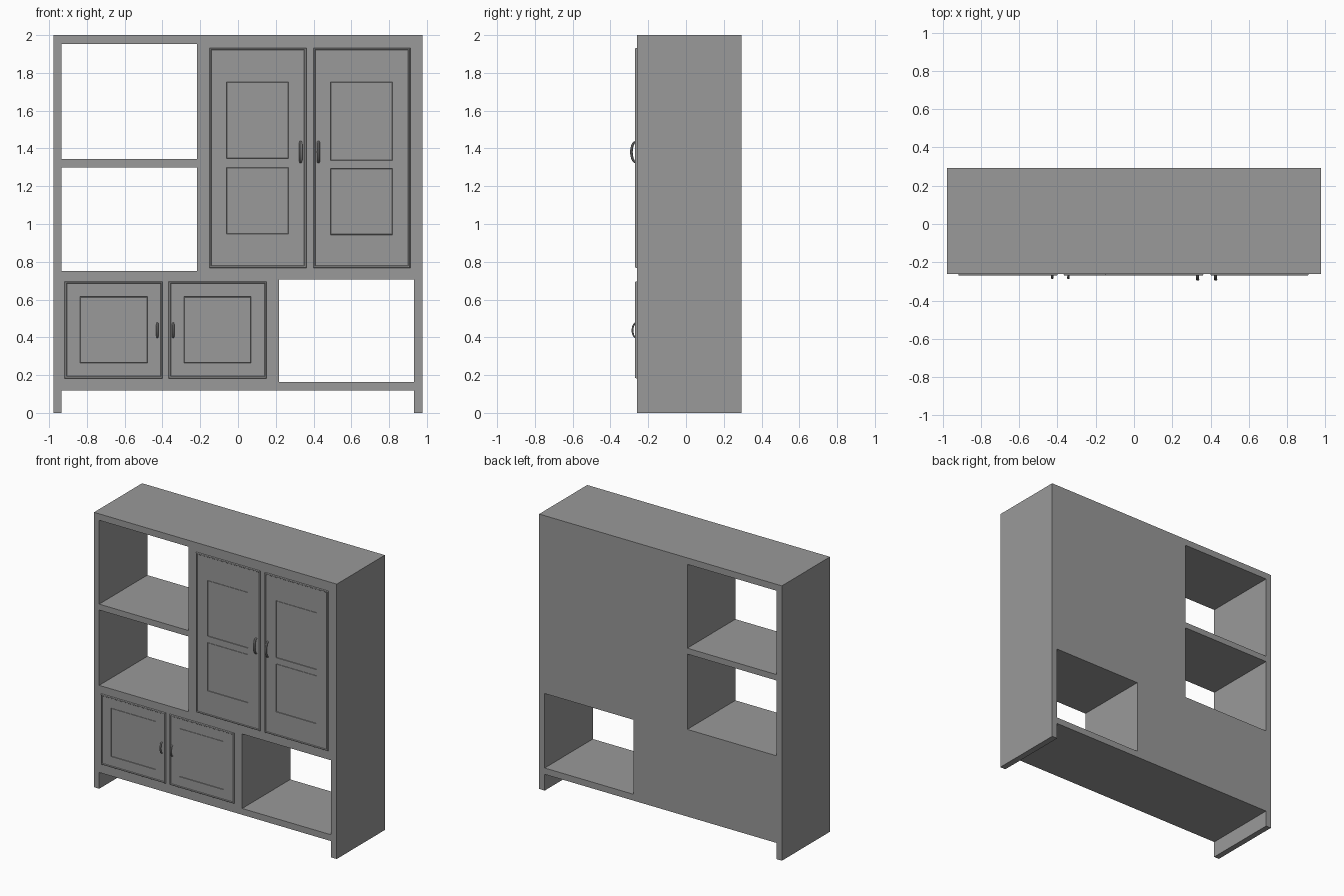
import bpy, bmesh, math

if "Cube" in bpy.data.objects:
    bpy.data.objects.remove(bpy.data.objects["Cube"])

FRONT, BACK = -0.26, 0.293
DOOR_FRONT = -0.269

grey = bpy.data.materials.new("dark_grey")
grey.diffuse_color = (0.32, 0.32, 0.32, 1)
grey.use_nodes = True
grey.node_tree.nodes["Principled BSDF"].inputs["Base Color"].default_value = grey.diffuse_color


def box(name, x0, x1, y0, y1, z0, z1):
    bpy.ops.mesh.primitive_cube_add(size=1, location=((x0 + x1) / 2, (y0 + y1) / 2, (z0 + z1) / 2))
    ob = bpy.context.object
    ob.name = name
    ob.scale = (x1 - x0, y1 - y0, z1 - z0)
    bpy.ops.object.transform_apply(location=False, rotation=False, scale=True)
    return ob


def cut(ob, *bounds):
    cutter = box("cutter", *bounds)
    cutter.hide_render = True
    mod = ob.modifiers.new("cut", 'BOOLEAN')
    mod.operation = 'DIFFERENCE'
    mod.solver = 'EXACT'
    mod.object = cutter
    bpy.context.view_layer.objects.active = ob
    bpy.ops.object.modifier_apply(modifier=mod.name)
    bpy.data.objects.remove(cutter, do_unlink=True)


def door(name, x0, x1, z0, z1, panels):
    bm = bmesh.new()
    # Slab side and raised bead as nested rectangles: (inset, y)
    rings = []
    for d, y in [(0, FRONT + 0.008), (0, FRONT - 0.004), (0.003, DOOR_FRONT),
                 (0.009, DOOR_FRONT), (0.012, DOOR_FRONT + 0.004)]:
        rings.append([bm.verts.new((x, y, z)) for x, z in
                      [(x0 + d, z0 + d), (x1 - d, z0 + d), (x1 - d, z1 - d), (x0 + d, z1 - d)]])
    for a, b in zip(rings, rings[1:]):
        for i in range(4):
            j = (i + 1) % 4
            bm.faces.new((a[i], a[j], b[j], b[i]))
    middle = [bm.faces.new(rings[-1])]
    bm.faces.new(rings[0][::-1])

    # Slice the door face along the panel edges
    lines = [((px, 0, 0), (1, 0, 0)) for p in panels for px in p[:2]]
    lines += [((0, 0, pz), (0, 0, 1)) for p in panels for pz in p[2:]]
    for co, no in lines:
        geom = middle + list({e for f in middle for e in f.edges}) + list({v for f in middle for v in f.verts})
        res = bmesh.ops.bisect_plane(bm, geom=geom, plane_co=co, plane_no=no, dist=1e-5)
        middle = [g for g in res["geom"] if isinstance(g, bmesh.types.BMFace)]

    # Outline each panel with a narrow groove
    bm.normal_update()
    for px0, px1, pz0, pz1 in panels:
        for f in middle:
            c = f.calc_center_median()
            if px0 < c.x < px1 and pz0 < c.z < pz1:
                bmesh.ops.inset_region(bm, faces=[f], thickness=0.002, depth=-0.004)
                bmesh.ops.inset_region(bm, faces=[f], thickness=0.002, depth=0.003)
                break
    bmesh.ops.recalc_face_normals(bm, faces=bm.faces)
    mesh = bpy.data.meshes.new(name)
    bm.to_mesh(mesh)
    bm.free()
    bpy.context.collection.objects.link(bpy.data.objects.new(name, mesh))


def handle(name, x, z, half, reach, radius):
    # Bowed pull: a half-ellipse tube, slightly widened
    curve = bpy.data.curves.new(name, 'CURVE')
    curve.dimensions = '3D'
    curve.bevel_depth = radius
    curve.bevel_resolution = 2
    curve.use_fill_caps = True
    spline = curve.splines.new('POLY')
    n = 14
    spline.points.add(n)
    for i, p in enumerate(spline.points):
        a = math.pi * i / n
        p.co = (0, -reach * math.sin(a), half * math.cos(a), 1)
        p.radius = 0.75 + 0.25 * math.sin(a)
    ob = bpy.data.objects.new(name, curve)
    bpy.context.collection.objects.link(ob)
    ob.location = (x, DOOR_FRONT + 0.004, z)
    ob.scale.x = 1.3
    bpy.ops.object.select_all(action='DESELECT')
    ob.select_set(True)
    bpy.context.view_layer.objects.active = ob
    bpy.ops.object.convert(target='MESH')
    bpy.ops.object.shade_smooth_by_angle()


# Carcass: one block with the open shelves and the foot gap cut right through
carcass = box("carcass", -0.977, 0.977, FRONT, BACK, 0, 2)
for x0, x1, z0, z1 in [(-0.935, -0.216, 1.343, 1.953),
                       (-0.935, -0.216, 0.752, 1.30),
                       (0.216, 0.932, 0.164, 0.706),
                       (-0.935, 0.932, -0.2, 0.118)]:
    cut(carcass, x0, x1, -1, 1, z0, z1)

# Tall upper doors
door("upper_left_door", -0.152, 0.362, 0.768, 1.932,
     [(-0.06, 0.267, 1.346, 1.752), (-0.06, 0.267, 0.948, 1.30)])
door("upper_right_door", 0.399, 0.912, 0.768, 1.932,
     [(0.49, 0.818, 1.337, 1.752), (0.49, 0.818, 0.943, 1.293)])

# Small lower doors
door("lower_left_door", -0.918, -0.399, 0.183, 0.696, [(-0.837, -0.478, 0.263, 0.615)])
door("lower_right_door", -0.367, 0.152, 0.183, 0.696, [(-0.287, 0.07, 0.263, 0.615)])

# Handles
for side, x in (("left", 0.332), ("right", 0.426)):
    handle(f"upper_{side}_handle", x, 1.381, 0.054, 0.024, 0.007)
for side, x in (("left", -0.427), ("right", -0.343)):
    handle(f"lower_{side}_handle", x, 0.437, 0.038, 0.018, 0.005)

# One dark grey finish throughout
for ob in bpy.data.objects:
    ob.data.materials.clear()
    ob.data.materials.append(grey)
